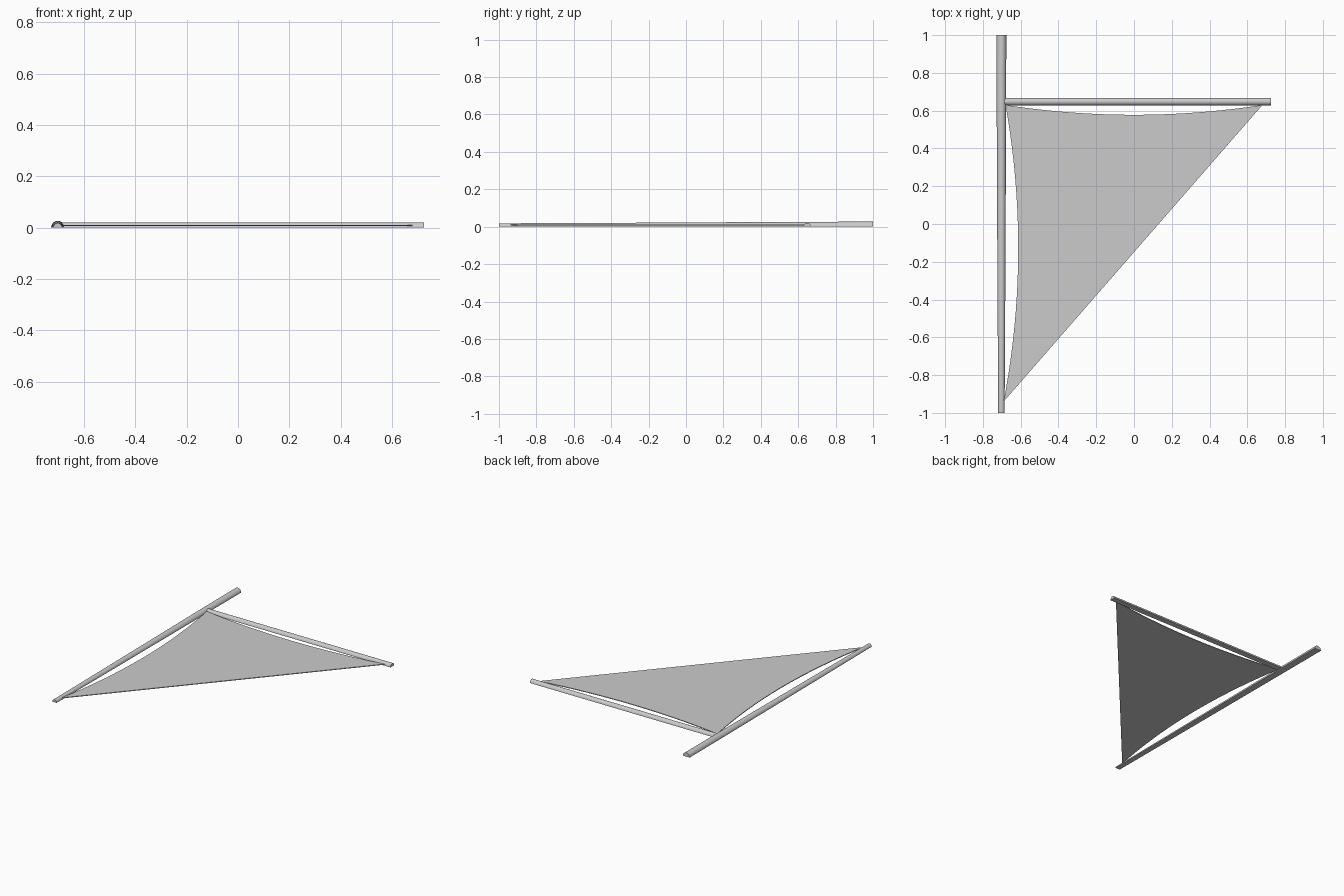
import bpy, bmesh, math
from mathutils import Vector

cube = bpy.data.objects.get("Cube")
if cube:
    bpy.data.objects.remove(cube)

grey = bpy.data.materials.new("light_grey")
grey.use_nodes = True
colour = (0.6, 0.6, 0.6, 1)
grey.diffuse_color = colour
grey.node_tree.nodes["Principled BSDF"].inputs["Base Color"].default_value = colour


def finish(bm, name, smooth):
    bmesh.ops.recalc_face_normals(bm, faces=bm.faces)
    mesh = bpy.data.meshes.new(name)
    bm.to_mesh(mesh)
    bm.free()
    mesh.materials.append(grey)
    obj = bpy.data.objects.new(name, mesh)
    bpy.context.collection.objects.link(obj)
    if smooth:
        bpy.ops.object.select_all(action="DESELECT")
        obj.select_set(True)
        bpy.context.view_layer.objects.active = obj
        bpy.ops.object.shade_smooth_by_angle(angle=math.radians(35))
    return obj


def half_round_spar(name, stations, side, steps=16):
    """Loft a flat-bottomed half round through (centre, radius, height)."""
    bm = bmesh.new()
    rings = []
    for centre, radius, height in stations:
        ring = []
        for i in range(steps + 1):
            a = math.pi * i / steps
            p = Vector(centre) + side * radius * math.cos(a)
            p.z += height * math.sin(a)
            ring.append(bm.verts.new(p))
        rings.append(ring)
    for a, b in zip(rings, rings[1:]):
        for i in range(steps + 1):
            j = (i + 1) % (steps + 1)
            bm.faces.new((a[i], a[j], b[j], b[i]))
    bm.faces.new(rings[0])
    bm.faces.new(rings[-1])
    return finish(bm, name, True)


# Mast, tapering toward its tip
half_round_spar("mast", [
    ((-0.702, 1.0, 0), 0.026, 0.027),
    ((-0.702, 0.6, 0), 0.025, 0.026),
    ((-0.702, -0.3, 0), 0.021, 0.021),
    ((-0.702, -1.0, 0), 0.017, 0.018)], Vector((1, 0, 0)))

# Boom, straight and butted into the mast
half_round_spar("boom", [
    ((-0.69, 0.648, 0), 0.02, 0.021),
    ((0.725, 0.648, 0), 0.02, 0.021)], Vector((0, 1, 0)))


# Sail: thin triangle with two hollowed edges and one straight edge
def hollow_edge(start, end, sag, steps=20):
    start, end = Vector(start), Vector(end)
    return [start.lerp(end, i / steps) + Vector(sag) * 4 * (i / steps) * (1 - i / steps)
            for i in range(steps)]


clew, tack, head = (0.68, 0.63, 0.006), (-0.68, 0.63, 0.006), (-0.69, -0.94, 0.006)
outline = hollow_edge(clew, tack, (0, -0.052, 0))
outline += hollow_edge(tack, head, (0.072, 0, 0)) + [Vector(head)]
bm = bmesh.new()
face = bm.faces.new([bm.verts.new(p) for p in outline])
top = bmesh.ops.extrude_face_region(bm, geom=[face])
bmesh.ops.translate(bm, vec=(0, 0, 0.005),
                    verts=[v for v in top["geom"] if isinstance(v, bmesh.types.BMVert)])
finish(bm, "sail", False)
